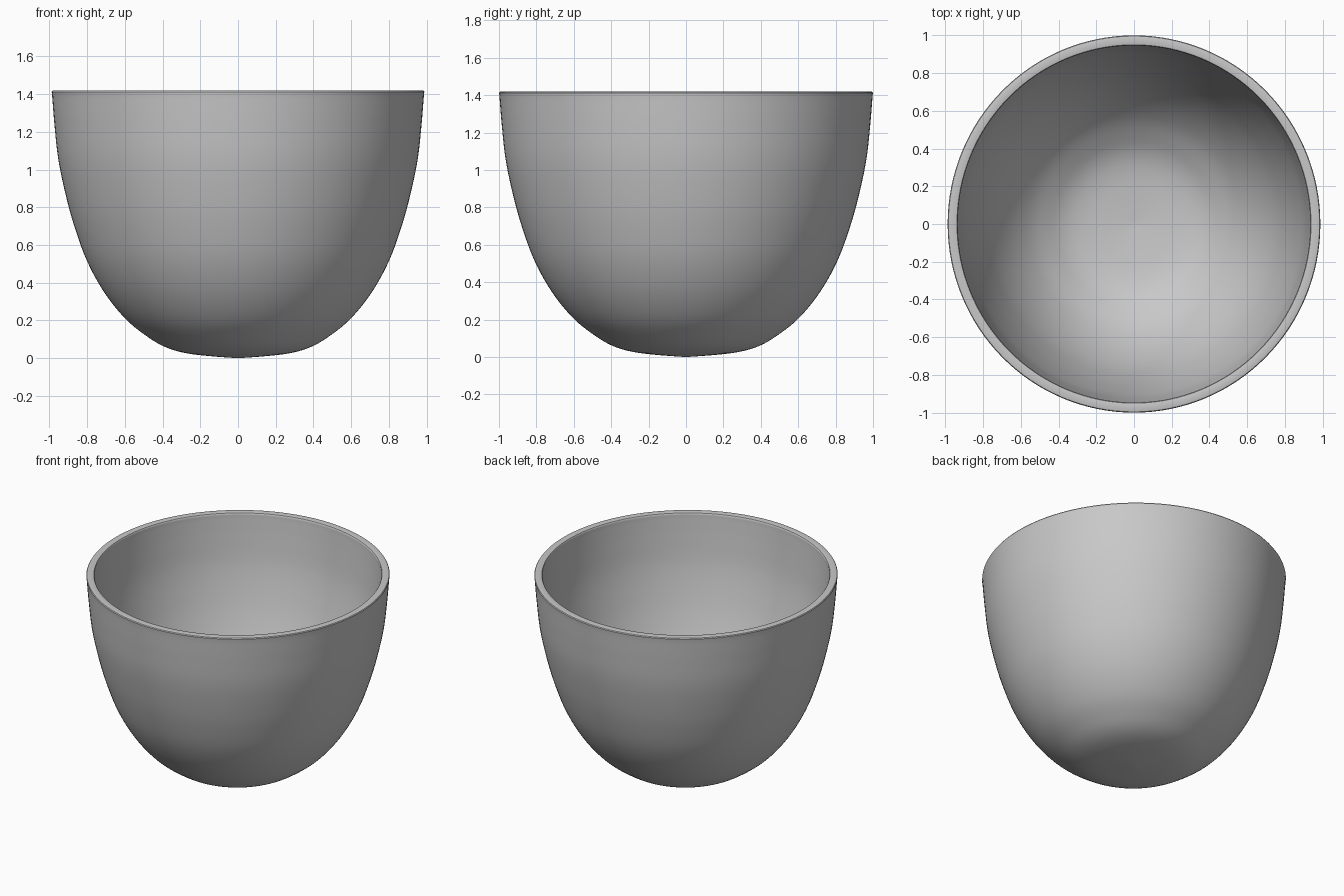
import bpy, bmesh, math
from mathutils import Vector

if "Cube" in bpy.data.objects:
    bpy.data.objects.remove(bpy.data.objects["Cube"])

SEGMENTS, STEPS, WALL = 128, 5, 0.052
RX, RY = 0.988, 1.0   # slightly wider front to back

# Outer profile (radius, height), radius 1 at the rim
outer = [(0, 0), (0.15, 0.011), (0.28, 0.027), (0.385, 0.057), (0.48, 0.11),
         (0.6, 0.205), (0.715, 0.345), (0.81, 0.515), (0.88, 0.705),
         (0.928, 0.88), (0.965, 1.06), (0.985, 1.24), (0.998, 1.4)]


def smooth(points):
    """Catmull-Rom curve through the profile points."""
    p = [Vector(q) for q in points]
    p = [2 * p[0] - p[1]] + p + [2 * p[-1] - p[-2]]
    result = []
    for a, b, c, d in zip(p, p[1:], p[2:], p[3:]):
        for i in range(STEPS):
            t = i / STEPS
            result.append(0.5 * (2 * b + (c - a) * t + (2 * a - 5 * b + 4 * c - d) * t * t
                                 + (3 * b - a - 3 * c + d) * t ** 3))
    return result + [p[-2]]


def offset(curve, distance):
    """Move the profile inward along its normals."""
    result = []
    for i, q in enumerate(curve):
        t = (curve[min(i + 1, len(curve) - 1)] - curve[max(i - 1, 0)]).normalized()
        n = Vector((-t.y, t.x))
        result.append(q + n * distance)
    result[0].x = 0
    return result


# Closed section: outside, softly rounded rim, inside
out = smooth(outer)
inside = offset(out, WALL)
rim = [Vector(q) for q in ((1.0, 1.412), (0.996, 1.418), (0.988, 1.42),
                           (0.958, 1.42), (0.95, 1.418), (0.946, 1.412))]
section = out + rim + inside[::-1]

# Spin the section into the bowl
bm = bmesh.new()
rings = []
for q in section:
    if abs(q.x) < 1e-6:
        rings.append([bm.verts.new((0, 0, q.y))])
    else:
        rings.append([bm.verts.new((RX * q.x * math.cos(a), RY * q.x * math.sin(a), q.y))
                      for a in (2 * math.pi * k / SEGMENTS for k in range(SEGMENTS))])
for lower, upper in zip(rings, rings[1:]):
    for k in range(SEGMENTS):
        j = (k + 1) % SEGMENTS
        corners = [lower[k % len(lower)], lower[j % len(lower)],
                   upper[j % len(upper)], upper[k % len(upper)]]
        bm.faces.new(list(dict.fromkeys(corners)))
bmesh.ops.recalc_face_normals(bm, faces=bm.faces)
mesh = bpy.data.meshes.new("bowl")
bm.to_mesh(mesh)
bm.free()
bowl = bpy.data.objects.new("bowl", mesh)
bpy.context.collection.objects.link(bowl)

# Plain grey
grey = bpy.data.materials.new("light grey")
grey.diffuse_color = (0.58, 0.58, 0.58, 1)
grey.use_nodes = True
grey.node_tree.nodes["Principled BSDF"].inputs["Base Color"].default_value = grey.diffuse_color
mesh.materials.append(grey)

bpy.context.view_layer.objects.active = bowl
bowl.select_set(True)
bpy.ops.object.shade_smooth_by_angle(angle=math.radians(40))
